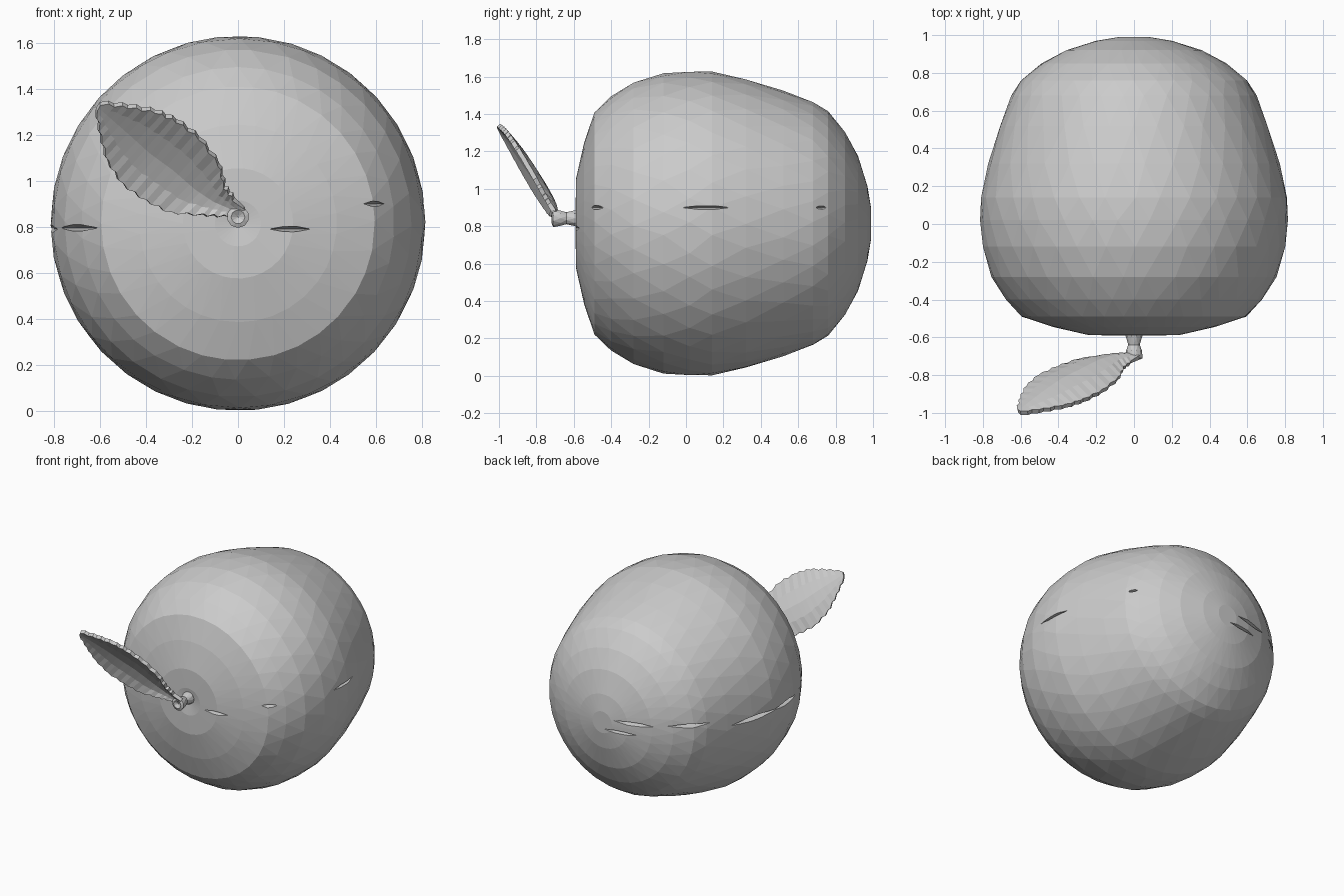
import bpy, bmesh, math, random
from mathutils import Vector

if "Cube" in bpy.data.objects:
    bpy.data.objects.remove(bpy.data.objects["Cube"])

random.seed(4)
CZ = 0.815


def make_object(name, bm):
    bmesh.ops.recalc_face_normals(bm, faces=bm.faces[:])
    mesh = bpy.data.meshes.new(name)
    bm.to_mesh(mesh)
    bm.free()
    ob = bpy.data.objects.new(name, mesh)
    bpy.context.collection.objects.link(ob)
    return ob


def lathe_y(name, profile, cz, sides, jitter=0.0):
    """Rings around the y axis; the ends close on a centre point."""
    bm = bmesh.new()
    rings = []
    for k, (y, r) in enumerate(profile):
        if r == 0:
            rings.append([bm.verts.new((0, y, cz))] * sides)
            continue
        ring = []
        for i in range(sides):
            a = 2 * math.pi * (i + 0.5 * (k % 2) + random.uniform(-jitter, jitter)) / sides
            ring.append(bm.verts.new((r * math.cos(a), y, cz + r * math.sin(a))))
        rings.append(ring)
    for k, (a, b) in enumerate(zip(rings, rings[1:])):
        for i in range(sides):
            j = (i + 1) % sides
            # staggered rows give triangular facets
            if k % 2 == 0:
                tris = [(a[i], a[j], b[i]), (a[j], b[j], b[i])]
            else:
                tris = [(a[i], a[j], b[j]), (a[i], b[j], b[i])]
            for t in tris:
                if len(set(t)) == 3:
                    bm.faces.new(t)
    return make_object(name, bm)


# fruit body
PROFILE = [(-0.575, 0), (-0.59, 0.1), (-0.588, 0.24), (-0.545, 0.43), (-0.49, 0.595),
           (-0.40, 0.68), (-0.28, 0.755), (-0.12, 0.803), (0.02, 0.815), (0.14, 0.812),
           (0.32, 0.772), (0.52, 0.71), (0.68, 0.65), (0.76, 0.60), (0.85, 0.49),
           (0.92, 0.36), (0.97, 0.2), (0.99, 0.08), (0.99, 0)]
body = lathe_y("fruit_body", PROFILE, CZ, 34, 0.1)

# shallow slits round the middle: (start xy, end xy, z, half height)
SLITS = [((-0.78, -0.22), (-0.79, 0.15), 0.79, 0.025),
         ((-0.79, 0.05), (-0.70, 0.55), 0.79, 0.025),
         ((-0.58, -0.50), (-0.78, -0.20), 0.795, 0.022),
         ((-0.68, 0.62), (-0.42, 0.90), 0.86, 0.02),
         ((-0.42, 0.90), (-0.05, 0.99), 0.85, 0.025),
         ((-0.30, 0.94), (0.02, 0.99), 0.77, 0.02),
         ((0.11, -0.585), (0.34, -0.56), 0.79, 0.022),
         ((0.53, -0.51), (0.65, -0.43), 0.90, 0.022),
         ((0.805, -0.07), (0.79, 0.29), 0.90, 0.02),
         ((0.65, 0.69), (0.59, 0.76), 0.90, 0.025)]
bm = bmesh.new()
for p, q, z, h in SLITS:
    p, q = Vector((*p, z)), Vector((*q, z))
    d = (q - p).normalized()
    out = Vector((d.y, -d.x, 0))
    if out.dot((p + q) / 2) < 0:
        out = -out
    mid = (p + q) / 2 + out * 0.01
    ring = [mid + (p - mid) * 1.05, mid + Vector((0, 0, h)), mid + (q - mid) * 1.05,
            mid - Vector((0, 0, h))]
    vs = [bm.verts.new(v + out * 0.05) for v in ring]
    ends = [bm.verts.new(mid - out * 0.045 + d * s * (q - p).length * 0.25) for s in (-1, 1)]
    bm.faces.new(vs)
    for f in [(vs[0], vs[1], ends[0]), (vs[1], vs[2], ends[1]), (vs[2], vs[3], ends[1]),
              (vs[3], vs[0], ends[0]), (vs[1], ends[1], ends[0]), (vs[3], ends[0], ends[1])]:
        bm.faces.new(f)
cutter = make_object("slit_cutter", bm)
cutter.hide_render = True
cutter.hide_set(True)
cut = body.modifiers.new("slits", 'BOOLEAN')
cut.operation = 'DIFFERENCE'
cut.solver = 'EXACT'
cut.use_self = True
cut.object = cutter

# stem with flared ends
lathe_y("stem", [(-0.54, 0), (-0.54, 0.05), (-0.59, 0.045), (-0.64, 0.032), (-0.67, 0.042),
                 (-0.71, 0.048), (-0.718, 0.03), (-0.70, 0)], 0.843, 10)


# leaf: two edges in front view, lying on a tilted plane
UPPER = [(0.03, 0.88), (-0.02, 0.92), (-0.06, 0.97), (-0.085, 1.07), (-0.17, 1.185),
         (-0.27, 1.26), (-0.36, 1.30), (-0.48, 1.322), (-0.60, 1.335)]
LOWER = [(-0.01, 0.825), (-0.06, 0.85), (-0.15, 0.855), (-0.29, 0.865), (-0.40, 0.92),
         (-0.50, 0.99), (-0.565, 1.09), (-0.595, 1.20), (-0.615, 1.31)]


def sample(pts, t):
    f = t * (len(pts) - 1)
    i = min(int(f), len(pts) - 2)
    return Vector(pts[i]).lerp(Vector(pts[i + 1]), f - i)


bm = bmesh.new()
ROWS, COLS = 32, 4
grid = []
for r in range(ROWS + 1):
    t = r / ROWS
    u, l = sample(UPPER, t), sample(LOWER, t)
    jag = 0.012 if r % 2 and 4 < r < ROWS else 0.0
    d = (u - l).normalized() * jag
    u, l = u + d, l - d
    row = []
    for c in range(COLS + 1):
        s = c / COLS
        p = l.lerp(u, s)
        cup = 0.045 * math.sin(math.pi * s) * math.sin(math.pi * t)
        row.append(bm.verts.new((p.x, -0.245 + 0.088 * p.x - 0.527 * p.y + cup, p.y)))
    grid.append(row)
for a, b in zip(grid, grid[1:]):
    for c in range(COLS):
        bm.faces.new((a[c], a[c + 1], b[c + 1], b[c]))
leaf = make_object("leaf", bm)
thick = leaf.modifiers.new("thickness", 'SOLIDIFY')
thick.thickness = 0.025
thick.offset = 0
